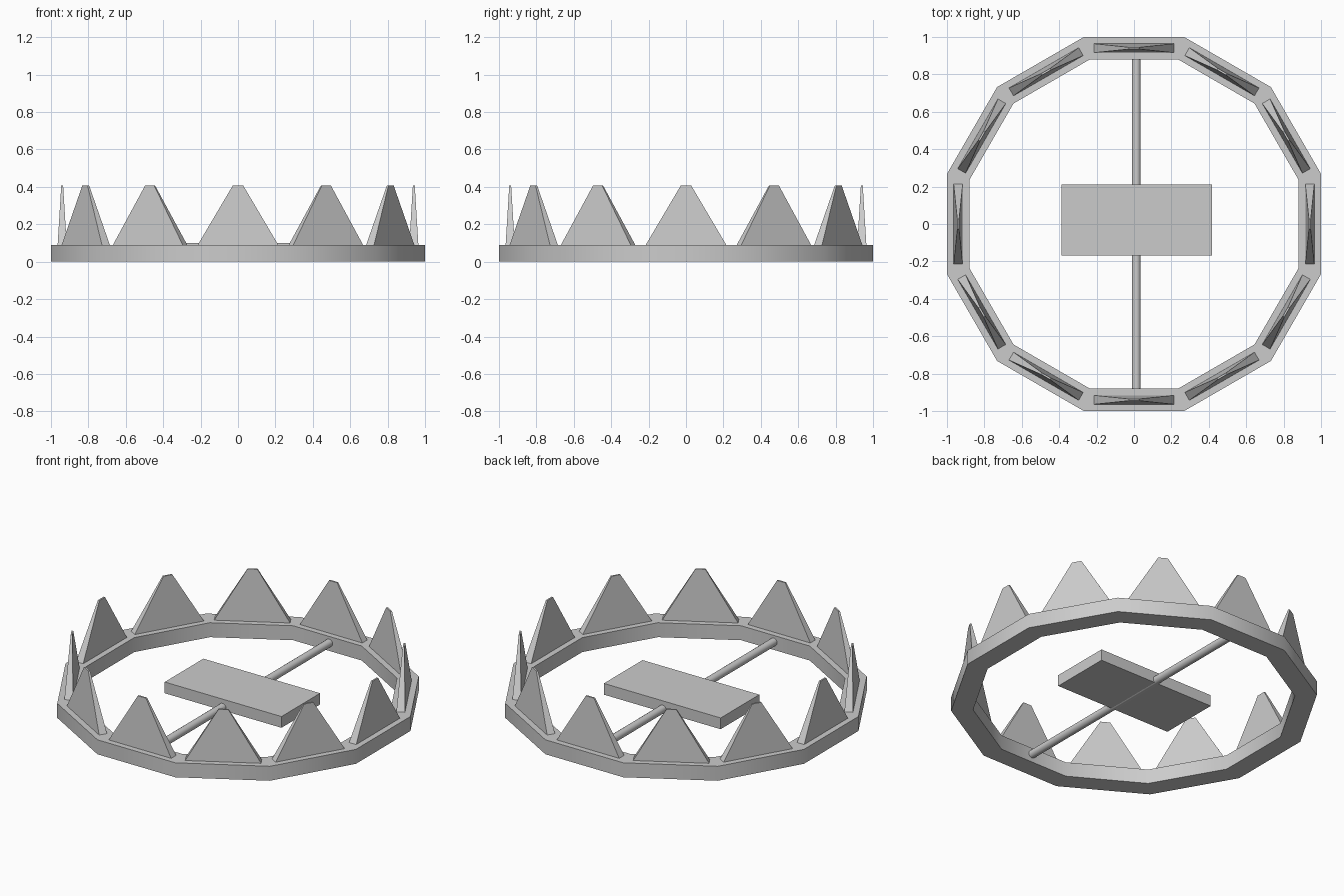
import bpy, bmesh, math
from mathutils import Matrix

if "Cube" in bpy.data.objects:
    bpy.data.objects.remove(bpy.data.objects["Cube"])

SIDES = 12
RING_H = 0.09


def make_object(name, bm):
    bmesh.ops.recalc_face_normals(bm, faces=bm.faces)
    mesh = bpy.data.meshes.new(name)
    bm.to_mesh(mesh)
    bm.free()
    obj = bpy.data.objects.new(name, mesh)
    bpy.context.collection.objects.link(obj)
    return obj


def smooth(obj, degrees):
    bpy.ops.object.select_all(action='DESELECT')
    obj.select_set(True)
    bpy.context.view_layer.objects.active = obj
    bpy.ops.object.shade_smooth_by_angle(angle=math.radians(degrees))


# Twelve-sided ring: a rectangular section carried round the corners
bm = bmesh.new()
rows = []
for i in range(SIDES):
    a = math.radians(15 + 30 * i)
    rows.append([bm.verts.new((r / math.cos(math.radians(15)) * math.cos(a),
                               r / math.cos(math.radians(15)) * math.sin(a), z))
                 for r, z in ((0.88, 0), (1, 0), (1, RING_H), (0.88, RING_H))])
for i in range(SIDES):
    p, q = rows[i], rows[(i + 1) % SIDES]
    for j in range(4):
        k = (j + 1) % 4
        bm.faces.new((p[j], q[j], q[k], p[k]))
smooth(make_object("jaw_ring", bm), 40)

# Thin tapered teeth, one on each side of the ring
for i in range(SIDES):
    bm = bmesh.new()
    bmesh.ops.create_cube(bm, size=2)
    for v in bm.verts:
        top = v.co.z > 0
        v.co.x = 0.94 + v.co.x * (0.005 if top else 0.025)
        v.co.y *= 0.028 if top else 0.221
        v.co.z = 0.407 if top else RING_H - 0.01
    bm.transform(Matrix.Rotation(math.radians(30 * i), 4, 'Z'))
    make_object(f"tooth_{i + 1}", bm)

# Crossbar along y
bm = bmesh.new()
bmesh.ops.create_cone(bm, cap_ends=True, segments=16, radius1=0.024,
                      radius2=0.024, depth=1.78)
bm.transform(Matrix.Translation((0.012, 0, 0.05)) @ Matrix.Rotation(math.pi / 2, 4, 'X'))
smooth(make_object("crossbar", bm), 40)

# Trigger plate in the middle
bm = bmesh.new()
bmesh.ops.create_cube(bm, size=1)
bm.transform(Matrix.Translation((0.015, 0.022, 0.065)) @ Matrix.Diagonal((0.804, 0.38, 0.07, 1)))
make_object("trigger_plate", bm)
